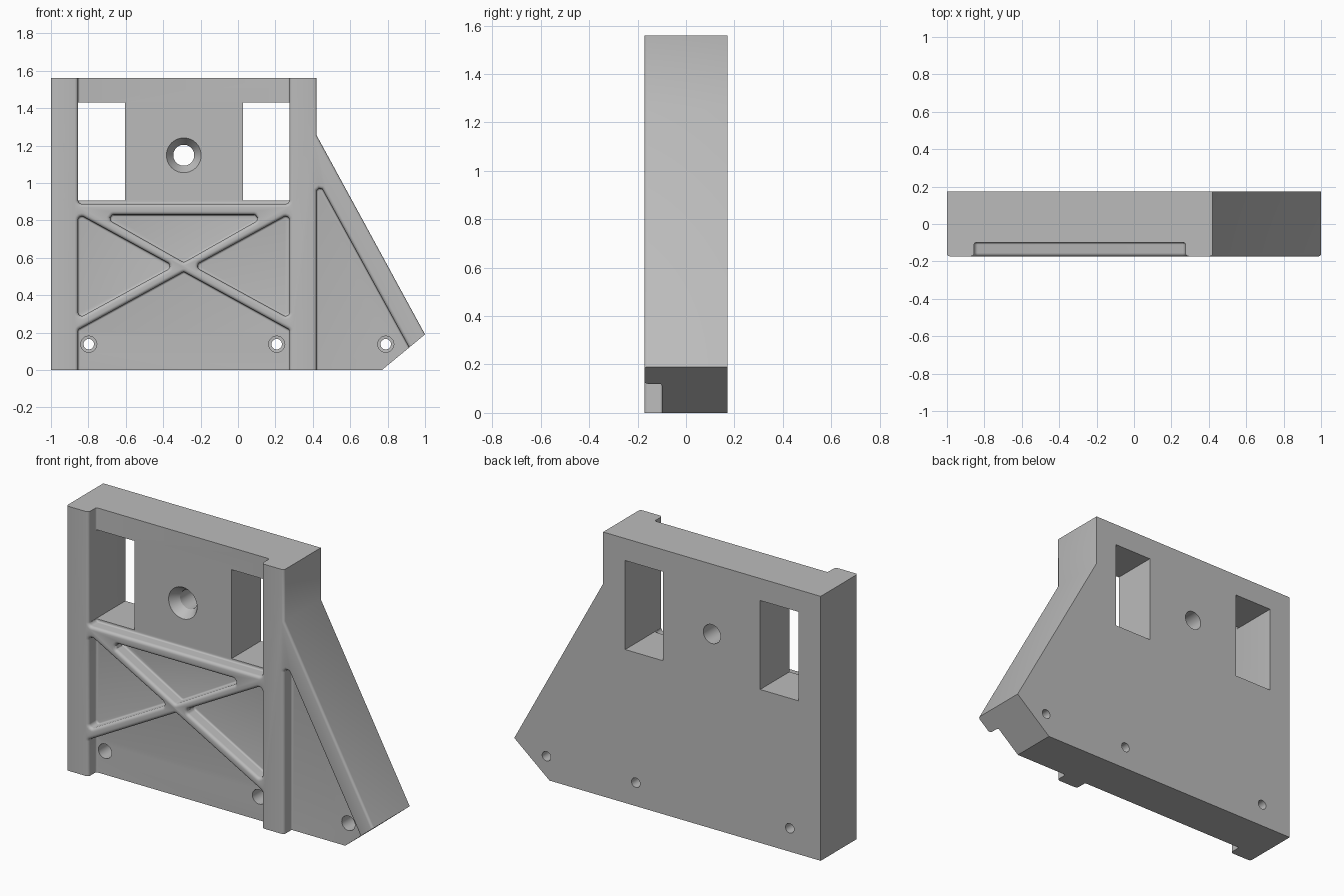
import bpy, bmesh, math
from mathutils import Vector

if "Cube" in bpy.data.objects:
    bpy.data.objects.remove(bpy.data.objects["Cube"], do_unlink=True)

FRONT, BACK, FLOOR = -0.1725, 0.1725, -0.1
MID = -0.29                     # symmetry line of the braced panel
L, R = -0.855, 0.275            # panel sides
EDGE, ROOT = 0.018, 0.01        # rib edge rounding and floor fillet

grey = bpy.data.materials.new("plain grey")
grey.use_nodes = True
grey.diffuse_color = (0.5, 0.5, 0.5, 1)
grey.node_tree.nodes["Principled BSDF"].inputs["Base Color"].default_value = (0.5, 0.5, 0.5, 1)


def loft(name, rings):
    """Closed solid through rings of (outline, y)."""
    bm = bmesh.new()
    loops = [[bm.verts.new((p[0], y, p[1])) for p in pts] for pts, y in rings]
    n = len(loops[0])
    for a, b in zip(loops, loops[1:]):
        for i in range(n):
            j = (i + 1) % n
            bm.faces.new((a[i], a[j], b[j], b[i]))
    bm.faces.new(loops[0])
    bm.faces.new(loops[-1])
    bmesh.ops.recalc_face_normals(bm, faces=bm.faces)
    mesh = bpy.data.meshes.new(name)
    bm.to_mesh(mesh)
    bm.free()
    mesh.materials.append(grey)
    ob = bpy.data.objects.new(name, mesh)
    bpy.context.collection.objects.link(ob)
    return ob


def rounded(pts, r, steps=6):
    """Counter-clockwise outline with rounded corners."""
    pts = [Vector(p) for p in pts]
    out = []
    for i, p in enumerate(pts):
        u = (pts[i - 1] - p).normalized()
        v = (pts[(i + 1) % len(pts)] - p).normalized()
        half = math.acos(u.dot(v)) / 2
        c = p + (u + v).normalized() * (r / math.sin(half))
        t = r / math.tan(half)
        a, b = p + u * t - c, p + v * t - c
        out += [c + a.lerp(b, k / steps).normalized() * r for k in range(steps + 1)]
    return out


def grow(pts, d):
    """Outline moved outward by d."""
    out = []
    for i, p in enumerate(pts):
        e = (p - pts[i - 1]).normalized()
        f = (pts[(i + 1) % len(pts)] - p).normalized()
        m, n = Vector((e.y, -e.x)), Vector((f.y, -f.x))
        out.append(p + (m + n) * (d / (1 + m.dot(n))))
    return out


def pocket(name, pts, r=0.02):
    """Pocket cutter with a filleted floor and rounded rim."""
    base = rounded(pts, r)
    rings = []
    angles = [math.radians(a) for a in (0, 22.5, 45, 67.5, 90)]
    for t in angles:
        rings.append((grow(base, -ROOT * (1 - math.sin(t))), FLOOR - ROOT * (1 - math.cos(t))))
    for t in angles:
        rings.append((grow(base, EDGE * (1 - math.cos(t))), FRONT + EDGE * (1 - math.sin(t))))
    rings.append((grow(base, EDGE), -0.3))
    return loft(name, rings)


def hole(name, x, z, profile):
    """Round cutter from (radius, y) steps."""
    turn = [math.tau * i / 40 for i in range(40)]
    return loft(name, [([(x + r * math.cos(a), z + r * math.sin(a)) for a in turn], y)
                       for r, y in profile])


def box(name, x0, x1, z0, z1):
    pts = [(x0, z0), (x1, z0), (x1, z1), (x0, z1)]
    return loft(name, [(pts, -0.4), (pts, 0.4)])


def mirrored(pts):
    return [(2 * MID - x, z) for x, z in reversed(pts)]


# Main plate with a slanted right-hand wing
outline = [(-1, 0), (0.77, 0), (1, 0.19), (0.42, 1.255), (0.42, 1.56), (-1, 1.56)]
plate = loft("bracket_plate", [(outline, FRONT), (outline, BACK)])

# Round the front edges of the sides
bm = bmesh.new()
bm.from_mesh(plate.data)
sides = [e for e in bm.edges
         if all(v.co.y < 0 for v in e.verts)
         and (all(v.co.x < -0.9 for v in e.verts)
              or all(v.co.x > 0.4 and v.co.z > 0.1 for v in e.verts))]
bmesh.ops.bevel(bm, geom=sides, offset=0.014, segments=4, profile=0.5, affect='EDGES')
bm.to_mesh(plate.data)
bm.free()

# Pockets between the ribs
side_tri = [(L, 0.835), (L, 0.275), (-0.343, 0.555)]
cutters = [
    pocket("upper_pocket", [(L, 0.888), (R, 0.888), (R, 1.8), (L, 1.8)]),
    pocket("top_triangle", [(-0.74, 0.83), (MID, 0.575), (0.16, 0.83)]),
    pocket("left_triangle", side_tri),
    pocket("right_triangle", mirrored(side_tri)),
    pocket("lower_pocket", [(L, -0.2), (R, -0.2), (R, 0.215), (MID, 0.525), (L, 0.215)], 0.015),
    pocket("wing_pocket", [(0.42, -0.2), (1.09, -0.2), (0.42, 1.024)], 0.018),
]

# Windows
cutters.append(box("left_window", L - 0.001, -0.605, 0.905, 1.43))
cutters.append(box("right_window", 0.028, R + 0.001, 0.905, 1.43))

# Countersunk centre hole and counterbored screw holes
cutters.append(hole("centre_hole", MID, 1.148,
                    [(0.093, -0.3), (0.093, FLOOR), (0.056, -0.045), (0.056, 0.3)]))
for x in (-0.798, 0.207, 0.79):
    cutters.append(hole("screw_hole", x, 0.138,
                        [(0.043, -0.3), (0.043, 0.02), (0.028, 0.021), (0.028, 0.3)]))

# Cut everything out of the plate
bpy.ops.object.select_all(action='DESELECT')
bpy.context.view_layer.objects.active = plate
plate.select_set(True)
for c in cutters:
    c.hide_render = True
    mod = plate.modifiers.new("cut", 'BOOLEAN')
    mod.operation = 'DIFFERENCE'
    mod.solver = 'EXACT'
    mod.object = c
    bpy.ops.object.modifier_apply(modifier=mod.name)
    bpy.data.objects.remove(c, do_unlink=True)
bpy.ops.object.shade_smooth_by_angle(angle=math.radians(30))
